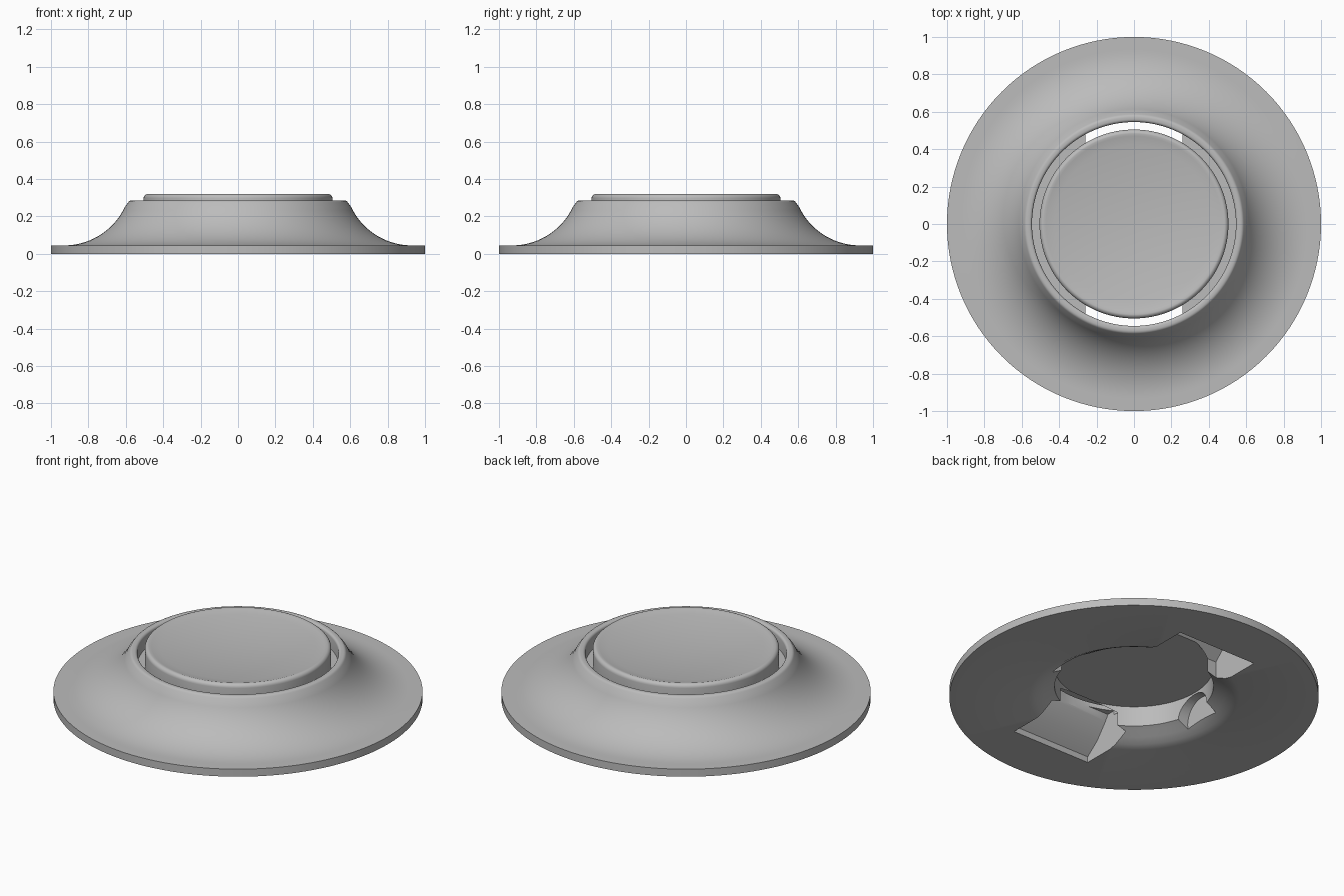
import bpy, bmesh, math
from mathutils import Matrix, Vector

cube = bpy.data.objects.get("Cube")
if cube:
    bpy.data.objects.remove(cube, do_unlink=True)

grey = bpy.data.materials.new("plain grey")
grey.use_nodes = True
colour = (0.5, 0.5, 0.5, 1)
grey.diffuse_color = colour
grey.node_tree.nodes["Principled BSDF"].inputs["Base Color"].default_value = colour


def make_object(name, bm):
    bmesh.ops.recalc_face_normals(bm, faces=bm.faces)
    mesh = bpy.data.meshes.new(name)
    bm.to_mesh(mesh)
    bm.free()
    mesh.materials.append(grey)
    ob = bpy.data.objects.new(name, mesh)
    bpy.context.collection.objects.link(ob)
    return ob


def arc(cx, cz, r, start, end, steps):
    angles = [math.radians(start + (end - start) * i / steps) for i in range(steps + 1)]
    return [(cx + r * math.cos(a), cz + r * math.sin(a)) for a in angles]


def lathe(name, profile, segments=128):
    bm = bmesh.new()
    verts = [bm.verts.new((r, 0, z)) for r, z in profile]
    edges = [bm.edges.new(pair) for pair in zip(verts, verts[1:])]
    bmesh.ops.spin(bm, geom=verts + edges, cent=(0, 0, 0), axis=(0, 0, 1),
                   angle=math.tau, steps=segments, use_duplicate=False)
    bmesh.ops.remove_doubles(bm, verts=bm.verts, dist=0.0005)
    return make_object(name, bm)


def cut(target, cutter):
    mod = target.modifiers.new("cut", 'BOOLEAN')
    mod.operation = 'DIFFERENCE'
    mod.solver = 'EXACT'
    mod.object = cutter
    bpy.context.view_layer.objects.active = target
    bpy.ops.object.modifier_apply(modifier=mod.name)
    bpy.data.objects.remove(cutter, do_unlink=True)


# Dished cap, groove, rounded collar, flared skirt and rim, then the hollow underside
dish = [(0.47 * i / 10, 0.28 + 0.036 * (i / 10) ** 2) for i in range(11)]
profile = dish
profile += arc(0.483, 0.298, 0.022, 90, 0, 5)
profile += [(0.505, 0.2), (0.545, 0.2)]
profile += arc(0.56, 0.27, 0.015, 180, 90, 4)
profile += arc(0.57, 0.265, 0.02, 90, 25, 4)
profile += arc(0.93, 0.405, 0.36, 205, 270, 18)
profile += [(1, 0.045), (1, 0), (0.57, 0)]
profile += [(0.53, 0.012), (0.49, 0.034), (0.455, 0.056)]
profile += [(0.43, 0.07), (0.43, 0.19), (0, 0.19)]
body = lathe("flared_housing_with_dished_cap", profile)

# Slots under the front and back, opening into the groove
slot = [(0.38, -0.1), (0.70, -0.1), (0.70, 0.035), (0.62, 0.1), (0.55, 0.19),
        (0.53, 0.225), (0.46, 0.225), (0.38, 0.15)]
for side in (-1, 1):
    bm = bmesh.new()
    face = bm.faces.new([bm.verts.new((-0.26, side * y, z)) for y, z in slot])
    ext = bmesh.ops.extrude_face_region(bm, geom=[face])
    moved = [v for v in ext["geom"] if isinstance(v, bmesh.types.BMVert)]
    bmesh.ops.translate(bm, verts=moved, vec=Vector((0.52, 0, 0)))
    cut(body, make_object("slot_cutter", bm))

# Round recesses in the left and right walls of the hollow
for side in (-1, 1):
    bm = bmesh.new()
    place = Matrix.Translation((side * 0.41, 0, 0.06)) @ Matrix.Rotation(math.pi / 2, 4, 'Y')
    bmesh.ops.create_cone(bm, cap_ends=True, segments=32, radius1=0.12, radius2=0.12,
                          depth=0.14, matrix=place)
    cut(body, make_object("recess_cutter", bm))

bpy.ops.object.select_all(action='DESELECT')
body.select_set(True)
bpy.context.view_layer.objects.active = body
bpy.ops.object.shade_smooth_by_angle(angle=math.radians(35))
